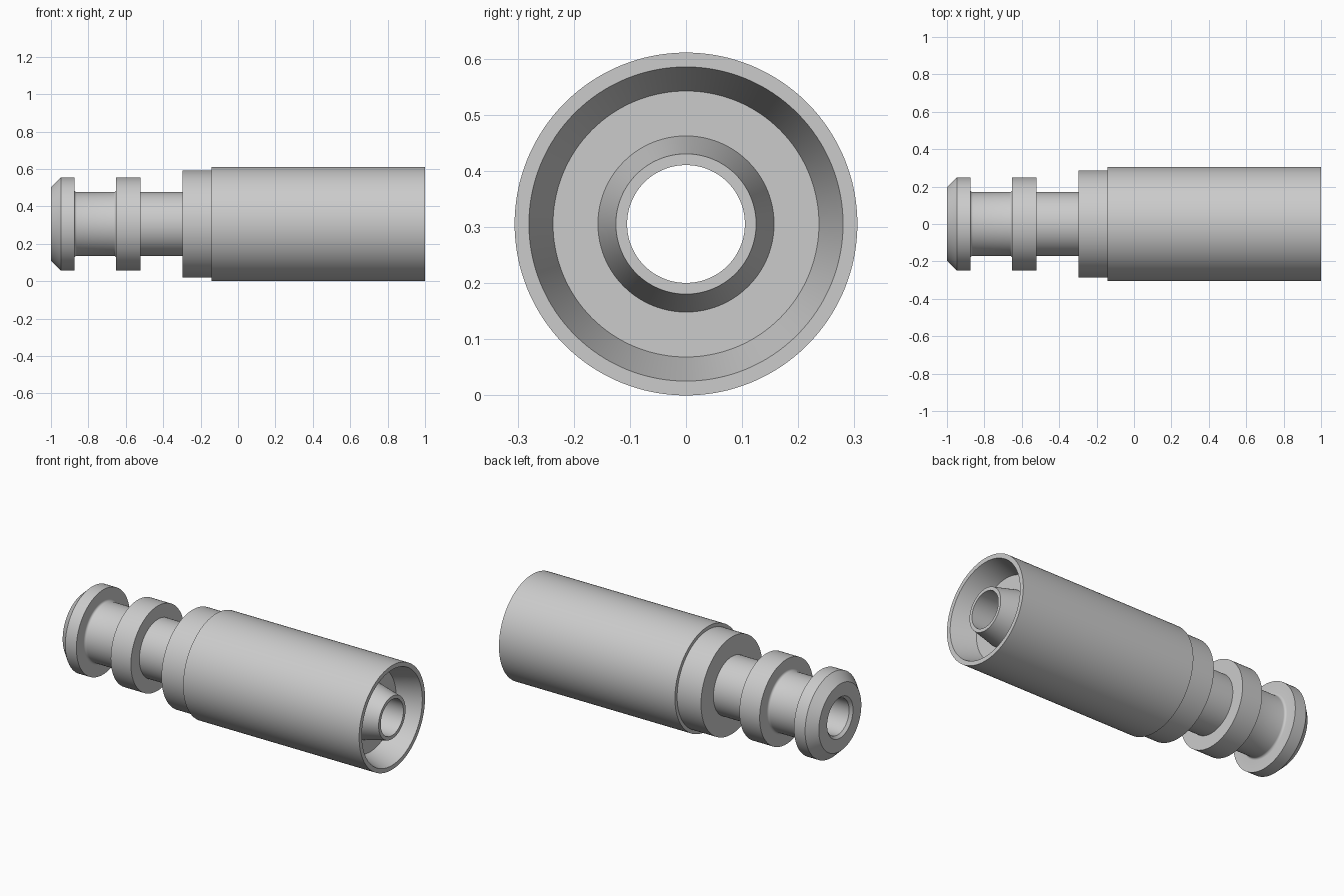
import bpy, bmesh
from math import radians, pi, sin, cos
from mathutils import Vector, Matrix

if "Cube" in bpy.data.objects:
    bpy.data.objects.remove(bpy.data.objects["Cube"])

R = 0.3055      # largest radius, also the axis height
SEGMENTS = 128


def fillet(x, r, size, a0, a1, steps=4):
    """Arc of (x, radius) points about centre x, r."""
    return [(x + size * cos(radians(a0 + (a1 - a0) * i / steps)),
             r + size * sin(radians(a0 + (a1 - a0) * i / steps)))
            for i in range(steps + 1)]


def lathe(name, profile):
    """Revolve a closed (x, radius) profile about the x axis."""
    bm = bmesh.new()
    vs = [bm.verts.new((x, 0, r)) for x, r in profile]
    es = [bm.edges.new((vs[i - 1], vs[i])) for i in range(len(vs))]
    bmesh.ops.spin(bm, geom=vs + es, cent=(0, 0, 0), axis=(1, 0, 0),
                   angle=2 * pi, steps=SEGMENTS, use_duplicate=False)
    bmesh.ops.remove_doubles(bm, verts=bm.verts, dist=1e-5)
    bmesh.ops.recalc_face_normals(bm, faces=bm.faces)
    bmesh.ops.translate(bm, verts=bm.verts, vec=(0, 0, R))
    me = bpy.data.meshes.new(name)
    bm.to_mesh(me)
    bm.free()
    ob = bpy.data.objects.new(name, me)
    bpy.context.collection.objects.link(ob)
    bpy.context.view_layer.objects.active = ob
    ob.select_set(True)
    bpy.ops.object.shade_smooth_by_angle(angle=radians(30))
    return ob


f = 0.013
profile = (
    # chamfered nose flange
    [(-1, 0.197), (-0.947, 0.2485), (-0.875, 0.2485)]
    # filleted groove
    + fillet(-0.875 + f, 0.17 + f, f, 180, 270)
    + fillet(-0.652 - f, 0.17 + f, f, 270, 360)
    # middle flange and neck
    + [(-0.652, 0.2485), (-0.521, 0.2485), (-0.521, 0.17), (-0.297, 0.17)]
    # collar and sleeve
    + [(-0.297, 0.285), (-0.142, 0.285), (-0.142, R), (1, R)]
    # tapered socket with inner nozzle
    + [(1, 0.28), (0.86, 0.237), (0.86, 0.157), (1, 0.125)]
    # through bore with a chamfered mouth
    + [(1, 0.105), (-0.985, 0.105), (-1, 0.12)]
)
lathe("hose_fitting", profile)
